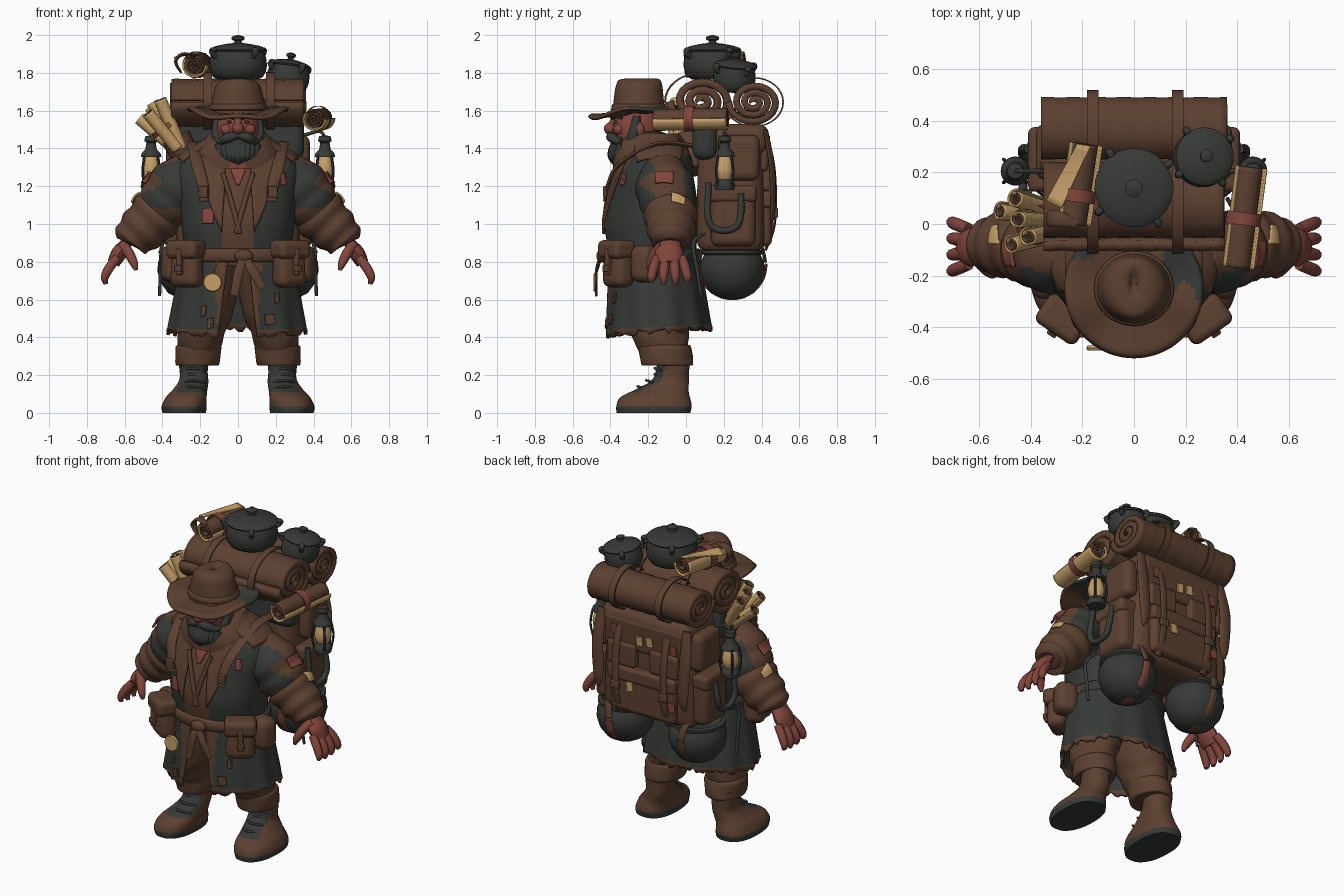
import bpy, bmesh, random
from math import sin, cos, pi, asin
from mathutils import Vector, Euler

random.seed(4)
if "Cube" in bpy.data.objects:
    bpy.data.objects.remove(bpy.data.objects["Cube"])
made = []


def material(name, rgb):
    m = bpy.data.materials.new(name)
    m.use_nodes = True
    m.diffuse_color = (*rgb, 1)
    m.node_tree.nodes["Principled BSDF"].inputs["Base Color"].default_value = (*rgb, 1)
    return m


BROWN = material("worn brown", (0.107, 0.052, 0.03))
DARK = material("dark grey green", (0.037, 0.042, 0.037))
TAN = material("parchment tan", (0.56, 0.35, 0.14))
RED = material("ruddy red", (0.22, 0.06, 0.045))
MATS = [BROWN, DARK, TAN, RED]


# ---- helpers ----
def finish(name, bm, mat, rule=None):
    bmesh.ops.recalc_face_normals(bm, faces=bm.faces)
    mesh = bpy.data.meshes.new(name)
    for m in MATS:
        mesh.materials.append(m)
    for f in bm.faces:
        f.material_index = MATS.index(rule(f.calc_center_median(), f.normal) if rule else mat)
    bm.to_mesh(mesh)
    bm.free()
    ob = bpy.data.objects.new(name, mesh)
    bpy.context.collection.objects.link(ob)
    made.append(ob)
    return ob


def smooth(points, k):
    p = [Vector(q) for q in points]
    out = []
    for i in range(len(p) - 1):
        a, b, c, d = p[max(i - 1, 0)], p[i], p[i + 1], p[min(i + 2, len(p) - 1)]
        for t in (j / k for j in range(k)):
            out.append(b + (c - a) * (t / 2) + (a * 2 - b * 5 + c * 4 - d) * (t * t / 2)
                       + (b * 3 - a - c * 3 + d) * (t ** 3 / 2))
    return out + [p[-1]]


def skin(name, rings, mat, wrap=True, caps=True, rule=None):
    bm = bmesh.new()
    rows = [[bm.verts.new(p) for p in r] for r in rings]
    n = len(rows[0])
    for a, b in zip(rows, rows[1:]):
        for i in range(n if wrap else n - 1):
            bm.faces.new((a[i], a[(i + 1) % n], b[(i + 1) % n], b[i]))
    if caps and wrap:
        bm.faces.new(rows[0])
        bm.faces.new(rows[-1])
    return finish(name, bm, mat, rule)


def tube(name, pts, mat, ref=(0, 1, 0), flat=1, waves=0, amp=0.06, n=12, k=6, rule=None):
    path = smooth(pts, k)
    rings = []
    for i, p in enumerate(path):
        t = (path[min(i + 1, len(path) - 1)] - path[max(i - 1, 0)]).xyz.normalized()
        side = Vector(ref)
        side = (side - t * side.dot(t)).normalized()
        up = t.cross(side)
        r = max(p[3], 0.001) * (1 + amp * sin(2 * pi * waves * i / (len(path) - 1)))
        rings.append([p.xyz + side * r * cos(a) + up * r * flat * sin(a)
                      for a in (2 * pi * j / n for j in range(n))])
    return skin(name, rings, mat, rule=rule)


def body(name, rings, mat, power=1.0, n=40, k=5, rule=None, rumple=0):
    out = []
    for z, cx, cy, rx, ry in smooth(rings, k):
        ring = []
        for a in (2 * pi * j / n for j in range(n)):
            c, s = cos(a), sin(a)
            w = 1 + rumple * sin(z * 55 + sin(a * 3) * 2)
            ring.append((cx + rx * w * abs(c) ** power * (1 if c > 0 else -1),
                         cy + ry * w * abs(s) ** power * (1 if s > 0 else -1), z))
        out.append(ring)
    return skin(name, out, mat, rule=rule)


def lathe(name, profile, loc, mat, rot=(0, 0, 0), scale=(1, 1, 1), n=32, caps=True):
    rings = [[Vector((max(r, 0.001) * cos(2 * pi * j / n), max(r, 0.001) * sin(2 * pi * j / n), z))
              for j in range(n)] for r, z in profile]
    ob = skin(name, rings, mat, caps=caps)
    ob.location, ob.rotation_euler, ob.scale = loc, rot, scale
    return ob


def ball(name, loc, size, mat):
    prof = [(sin(pi * i / 14), -cos(pi * i / 14)) for i in range(15)]
    return lathe(name, prof, loc, mat, scale=size, n=24)


def box(name, loc, size, mat, rot=(0, 0, 0), bevel=0.03, taper=1.0):
    bm = bmesh.new()
    bmesh.ops.create_cube(bm, size=1)
    for v in bm.verts:
        if v.co.z > 0:
            v.co.xy *= taper
        v.co = Vector(v.co[i] * size[i] for i in range(3))
    ob = finish(name, bm, mat)
    ob.location, ob.rotation_euler = loc, rot
    b = ob.modifiers.new("round", "BEVEL")
    b.width, b.segments = bevel, 4
    return ob


def cloth(name, corners, target, mat, thick=0.008, n=10):
    a, b, c, d = [Vector(p) for p in corners]
    rings = [[a.lerp(b, i / n).lerp(d.lerp(c, i / n), j / n) for j in range(n + 1)] for i in range(n + 1)]
    ob = skin(name, rings, mat, wrap=False)
    if target:
        w = ob.modifiers.new("drape", "SHRINKWRAP")
        w.target, w.offset, w.wrap_mode = target, thick, "ABOVE_SURFACE"
    s = ob.modifiers.new("thickness", "SOLIDIFY")
    s.thickness, s.offset = min(thick, .012), 0
    return ob


def roll(name, a, b, r, mat, turns=3, inner=0.3, thick=0.01, squash=1.0, waves=0.0, core=0.0):
    a, b = Vector(a), Vector(b)
    t = (b - a).normalized()
    side = t.cross(Vector((0, 0, 1))).normalized()
    up = side.cross(t)
    rings = []
    for i in range(25):
        p, q = a.lerp(b, i / 24), 1 + waves * sin(i * 1.9)
        rings.append([p + (side * cos(w) + up * sin(w) * squash) * r * q * (inner + (1 - inner) * j / (turns * 20))
                      for j in range(turns * 20 + 1) for w in (j * pi / 10,)])
    ob = skin(name, rings, mat, wrap=False,
              rule=lambda c, n: BROWN if (c - a - t * (c - a).dot(t)).length < core * r else mat)
    s = ob.modifiers.new("thickness", "SOLIDIFY")
    s.thickness, s.offset = thick, 0
    return ob


def band(name, loc, ry, rz, width, mat, rot):
    prof = [(1, -width), (1.06, -width), (1.06, width), (1, width), (1, -width)]
    return lathe(name, prof, loc, mat, rot, (rz, ry, 1), caps=False)


# ---- legs and boots ----
for s, side in ((1, "left"), (-1, "right")):
    x = 0.235 * s
    body(side + "_boot", [(0, .285 * s, -.17, .115, .195), (.035, .285 * s, -.17, .118, .20),
         (.08, .275 * s, -.165, .11, .185), (.12, .255 * s, -.13, .092, .145), (.17, x, -.085, .078, .10),
         (.23, x, -.07, .075, .088), (.30, x, -.07, .085, .09)], BROWN, 0.85, rumple=0.01,
         rule=lambda c, n: DARK if c.z < .035 or (n.y < -.3 and c.z > .11) else BROWN)
    for i in range(4):
        z, y = .13 + .032 * i, -.265 + .045 * min(i, 2)
        tube("boot_lace", [(x - .045, y + .045, z, .007), (x + .01 * s, y + .01, z + .01, .007), (x + .06, y + .045, z, .007)], DARK)
    body(side + "_trouser_cuff", [(.25, .215 * s, -.10, .10, .125), (.26, .215 * s, -.10, .115, .138),
         (.34, .21 * s, -.11, .122, .14), (.36, .21 * s, -.11, .11, .13)], BROWN, rumple=.01)
    body(side + "_trouser_leg", [(.33, .205 * s, -.12, .11, .13), (.42, .195 * s, -.14, .125, .155),
         (.55, .16 * s, -.15, .14, .18), (.82, .12 * s, -.17, .14, .2)], BROWN, rumple=.018)

# ---- torso and coat ----
torso = body("torso_coat", [(.78, 0, -.17, .28, .22), (.88, 0, -.18, .285, .235), (1.0, 0, -.18, .30, .25),
             (1.12, 0, -.175, .31, .235), (1.25, 0, -.165, .33, .205), (1.35, 0, -.15, .30, .18),
             (1.42, 0, -.16, .19, .14), (1.47, 0, -.2, .11, .1)], DARK, 0.9, n=72, k=6,
             rule=lambda c, n: BROWN if (abs(c.x) < .09 and c.y < 0 and c.z < 1.3) or c.z > 1.36 else DARK)
rings = []
for v in ((r / 13) ** .8 for r in range(14)):
    gap = asin((.05 + .055 * v) / (.3 + .07 * v))
    row = []
    for a in (gap + (2 * pi - 2 * gap) * j / 96 for j in range(97)):
        fold = 1 + .025 * v * sin(a * 11)
        jag = random.uniform(-.016, .02) if v == 1 else 0
        row.append(((.295 + .075 * v) * fold * sin(a), -.17 + .02 * v - (.24 + .045 * v) * fold * cos(a),
                    .85 - .44 * v + jag + .035 * v * sin(a / 2) ** 2))
    rings.append(row)
skirt = skin("coat_skirt", rings, DARK, wrap=False, rule=lambda c, n: BROWN if c.z < .432 + .05 * (c.y + .44)
             or (abs(c.x) < .125 - .05 * (.8 - c.z) and c.y < -.2) else DARK)
skirt.modifiers.new("thickness", "SOLIDIFY").thickness = .016
body("belt", [(.80, 0, -.175, .29, .24), (.81, 0, -.175, .305, .255), (.86, 0, -.175, .305, .255),
     (.87, 0, -.175, .29, .24)], BROWN, .95, k=2, rule=lambda c, n: BROWN if c.y < -.15 else DARK)
ball("belt_knot", (.03, -.445, .83), (.05, .03, .035), BROWN)
for dx, z in ((-.05, .62), (.1, .66)):
    tube("belt_tail", [(.03, -.455, .83, .02), (.03 + dx * .5, -.475, .75, .025), (.03 + dx, -.475, z, .022)],
         BROWN, ref=(1, 0, 0), flat=.3)
lathe("hanging_medallion", [(0, -.01), (.045, -.01), (.05, 0), (.045, .01), (0, .01)], (-.135, -.48, .69), TAN, (pi / 2, 0, 0))
tube("medallion_cord", [(-.1, -.45, .82, .006), (-.135, -.475, .74, .006)], BROWN)

# lapels, shirt folds and patches
for s in (1, -1):
    cloth("coat_lapel", [(.07 * s, -.45, 1.36), (.24 * s, -.42, 1.42), (.21 * s, -.44, 1.22), (.09 * s, -.47, .95)], torso, BROWN, .016)
    cloth("shoulder_yoke", [(.1 * s, -.3, 1.5), (.34 * s, -.3, 1.36), (.34 * s, .02, 1.36), (.1 * s, .02, 1.5)], torso, BROWN, .014)
    tube("shoulder_strap", [(.22 * s, .06, 1.41, .033), (.235 * s, -.15, 1.425, .033), (.215 * s, -.35, 1.32, .033),
         (.185 * s, -.415, 1.2, .03), (.18 * s, -.43, 1.12, .026)], BROWN, ref=(1, 0, 0), flat=.35)
    box("strap_buckle", (.185 * s, -.43, 1.17), (.05, .02, .06), BROWN, bevel=.006)
    tube("shirt_fold", [(.08 * s, -.385, 1.27, .012), (.03 * s, -.42, 1.1, .014), (-.01 * s, -.432, .95, .012)], BROWN)
for x, z, w, h in ((-.165, 1.045, .035, .042), (.29, 1.26, .03, .04)):
    cloth("chest_patch", [(x - w, -.42, z + h), (x + w, -.42, z + h), (x + w, -.42, z - h), (x - w, -.42, z - h)], torso, RED, .011)
cloth("neck_skin", [(-.05, -.5, 1.36), (.05, -.5, 1.36), (.01, -.5, 1.24), (-.01, -.5, 1.24)], torso, RED, .012)
for x, z in ((-.25, .55), (.2, .5), (.27, .62), (-.17, .48)):
    cloth("skirt_patch", [(x - .025, -.5, z + .025), (x + .025, -.5, z + .03), (x + .03, -.5, z - .02), (x - .02, -.5, z - .03)], skirt, BROWN, .008)
body("coat_collar", [(1.29, 0, -.18, .27, .205), (1.37, 0, -.185, .235, .205), (1.44, 0, -.185, .185, .175),
     (1.48, 0, -.17, .15, .13)], BROWN, rule=lambda c, n: RED if c.y < -.3 and abs(c.x) < .045 else BROWN)

# belt pouches
for s in (1, -1):
    turn = (0, 0, .6 * s)
    box("belt_pouch", (.27 * s, -.36, .775), (.18, .12, .22), BROWN, turn, .045, .9)
    box("pouch_flap", (.275 * s, -.368, .865), (.19, .135, .1), BROWN, turn, .03)
    box("pouch_strap", (.31 * s, -.415, .80), (.03, .03, .14), BROWN, turn, .008)
    box("pouch_buckle", (.318 * s, -.425, .765), (.04, .02, .035), BROWN, turn, .006)
    box("side_pouch", (.335 * s, -.22, .79), (.13, .14, .2), BROWN, (0, 0, 1.2 * s), .05)

# ---- arms and hands ----
for s, side in ((1, "left"), (-1, "right")):
    arm = tube(side + "_upper_sleeve", [(.22 * s, -.12, 1.30, .1), (.30 * s, -.115, 1.22, .15), (.37 * s, -.10, 1.13, .15),
               (.44 * s, -.09, 1.04, .12)], DARK, waves=3, amp=.03, n=36, k=9,
               rule=lambda c, n: BROWN if -.2 + .04 * sin(c.z * 40) < c.y < -.01 or (c.y < 0 and c.z < 1.08) else DARK)
    cloth("sleeve_red_patch", [(.46 * s, -.165, 1.275), (.48 * s, -.06, 1.28), (.5 * s, -.07, 1.21), (.48 * s, -.155, 1.205)], arm, RED, .014)
    cuff = tube(side + "_rolled_sleeve", [(.37 * s, -.09, 1.11, .10), (.405 * s, -.085, 1.075, .135), (.465 * s, -.08, 1.015, .135),
                (.525 * s, -.08, .955, .12), (.57 * s, -.08, .91, .10), (.58 * s, -.08, .895, .06)], BROWN, waves=4, amp=.05, n=24)
    cloth("sleeve_tan_patch", [(.51 * s, -.08, 1.145), (.52 * s, -.01, 1.13), (.55 * s, -.01, 1.10), (.54 * s, -.08, 1.11)], cuff, TAN, .009)
    tube(side + "_palm", [(.545 * s, -.08, .95, .05), (.59 * s, -.085, .9, .055), (.63 * s, -.09, .845, .075),
         (.66 * s, -.09, .79, .06)], RED, flat=.55)
    for i in range(4):
        y = -.155 + .045 * i
        out = (i - 1.5) * .018
        tube(side + "_finger", [(.64 * s, y, .82, .024), (.68 * s, y + out * .6, .77, .026),
             (.705 * s, y + out, .72, .022), (.70 * s, y + out, .675 + .012 * abs(i - 1.5), .012)], RED, n=10)
    tube(side + "_thumb", [(.61 * s, -.12, .89, .03), (.575 * s, -.165, .84, .028), (.55 * s, -.19, .79, .022),
         (.54 * s, -.195, .755, .01)], RED, n=10)

# ---- head, beard and hat ----
ball("head", (0, -.26, 1.5), (.115, .13, .14), RED)
ball("nose", (0, -.40, 1.505), (.032, .035, .032), RED)
tube("nose_bridge", [(0, -.37, 1.57, .016), (0, -.40, 1.51, .024)], RED, ref=(1, 0, 0))
ball("beard", (0, -.31, 1.405), (.105, .085, .07), DARK)
for i in range(9):
    x = -.09 + .0225 * i
    tube("beard_lock", [(x, -.315 - .05 * cos(x * 14), 1.42, .034), (x * .85, -.335 - .05 * cos(x * 14), 1.36, .03),
         (x * .6, -.335 - .03 * cos(x * 14), 1.295 + abs(x) * .5, .004)], DARK, n=10)
for s in (1, -1):
    tube("moustache", [(0, -.40, 1.47, .016), (.05 * s, -.395, 1.458, .026), (.095 * s, -.355, 1.438, .018),
         (.125 * s, -.34, 1.46, .004)], DARK)
    tube("eyebrow", [(.02 * s, -.39, 1.562, .011), (.055 * s, -.378, 1.572, .013), (.095 * s, -.34, 1.56, .006)], DARK)
    ball("eye", (.045 * s, -.372, 1.54), (.014, .012, .008), DARK)
    ball("cheek", (.06 * s, -.355, 1.5), (.035, .03, .03), RED)
    ball("ear", (.118 * s, -.25, 1.5), (.018, .03, .04), RED)
    tube("sideburn", [(.105 * s, -.26, 1.57, .02), (.11 * s, -.275, 1.48, .03), (.085 * s, -.3, 1.41, .035)], DARK)
rings = []
for r in (.1 + .17 * i / 10 for i in range(11)):
    rings.append([(r * cos(a), -.25 + r * sin(a), 1.595 + .03 * (r * cos(a) / .27) ** 2 + .022 * r * sin(a) / .27
                   - .01 * sin(5 * a) * r / .27 - (.012 if r > .26 else 0)) for a in (2 * pi * j / 72 for j in range(72))])
brim = skin("hat_brim", rings, BROWN, caps=False, rule=lambda c, n: DARK if (
    c.x > .11 and c.y > -.27 + .05 * sin(c.x * 40)) or (c.x < -.15 and c.y > -.13) else BROWN)
brim.modifiers.new("thickness", "SOLIDIFY").thickness = .016
body("hat_crown", [(1.585, 0, -.25, .15, .14), (1.62, 0, -.25, .146, .136), (1.68, 0, -.25, .132, .13),
     (1.735, 0, -.248, .115, .122), (1.765, 0, -.245, .075, .105), (1.768, 0, -.23, .03, .06), (1.75, 0, -.23, .01, .02)], BROWN)
body("hat_band", [(1.60, 0, -.25, .146, .138), (1.605, 0, -.25, .155, .146), (1.63, 0, -.25, .151, .142),
     (1.635, 0, -.25, .14, .134)], BROWN, k=2)

# ---- backpack ----
box("pack_body", (0, .235, 1.18), (.66, .36, .68), BROWN, bevel=.08, taper=.95)
box("pack_dark_lining", (0, .1, 1.45), (.7, .13, .22), DARK, bevel=.05)
box("pack_top_flap", (0, .265, 1.45), (.63, .35, .16), BROWN, bevel=.06)
box("pack_flap_front", (0, .415, 1.38), (.56, .05, .2), BROWN, (-.06, 0, 0), .022)
box("lower_pocket", (0, .41, 1.02), (.46, .09, .28), BROWN, bevel=.035)
box("lower_pocket_flap", (0, .43, 1.13), (.48, .075, .09), BROWN, bevel=.02)
for s in (1, -1):
    box("side_pocket", (.335 * s, .25, 1.03), (.13, .24, .3), BROWN, bevel=.045)
    box("side_pocket_flap", (.345 * s, .25, 1.16), (.13, .25, .09), BROWN, bevel=.025)
    box("upper_side_pocket", (.33 * s, .28, 1.35), (.1, .22, .24), BROWN, bevel=.04)
    box("back_pocket", (.15 * s, .425, 1.25), (.2, .06, .15), BROWN, bevel=.02)
    tube("pack_strap", [(.17 * s, .40, 1.52, .024), (.17 * s, .458, 1.35, .024), (.17 * s, .475, 1.15, .024),
         (.17 * s, .465, .98, .024), (.17 * s, .42, .86, .024)], BROWN, ref=(1, 0, 0), flat=.3)
    box("pack_buckle", (.17 * s, .478, 1.06), (.06, .02, .05), BROWN, bevel=.006)
    tube("loose_cloth", [(.3 * s, .42, 1.5, .03), (.31 * s, .455, 1.3, .04), (.3 * s, .46, 1.08, .035),
         (.31 * s, .45, 1.0, .008)], BROWN, ref=(1, 0, 0), flat=.4)
    # carrying handle on the side
    tube("side_handle", [(.41 * s, .12, 1.22, .016), (.43 * s, .115, 1.05, .018), (.43 * s, .14, .985, .018), (.43 * s, .2, .965, .018),
         (.43 * s, .265, .985, .018), (.43 * s, .29, 1.05, .018), (.41 * s, .29, 1.16, .016)], DARK, ref=(1, 0, 0))
for x, z, m in ((-.05, 1.37, TAN), (.02, 1.36, TAN), (-.22, 1.0, RED), (.2, 1.4, RED), (-.22, 1.36, RED), (.08, 1.06, TAN)):
    box("pack_patch", (x, .443 if z > 1.1 else .457, z), (.045, .009, .06), m, (-.06 if z > 1.1 else 0, .1, 0), .002)

# ---- bedrolls ----
roll("front_bedroll", (-.35, .08, 1.65), (.35, .08, 1.65), .165, BROWN, 3, .06, .04, .78, .012)
roll("rear_bedroll", (-.36, .36, 1.645), (.36, .36, 1.645), .135, BROWN, 3, .06, .034, .82, .015)
for x in (-.16, .17):
    band("front_roll_strap", (x, .08, 1.65), .185, .145, .022, BROWN, (0, pi / 2, 0))
    band("rear_roll_strap", (x, .36, 1.645), .15, .125, .022, BROWN, (0, pi / 2, 0))

# ---- cooking pots ----
POT = [(0, 0), (.7, 0), (.86, .08), (.96, .25), (1, .45), (.99, .65), (.93, .85), (.9, .93), (.98, .96), (1, 1.0),
       (.94, 1.05), (.75, 1.12), (.45, 1.18), (.14, 1.22), (.12, 1.28), (.22, 1.33), (.22, 1.42), (.1, 1.47), (0, 1.48)]


def pot(name, loc, r, h, rot=(0, 0, 0)):
    lathe(name, [(a * r, b * h / 1.48) for a, b in POT], loc, DARK, rot)
    e = Euler(rot).to_matrix()
    for a in (.6 + i * pi / 2 for i in range(4)):
        d = Vector((cos(a), sin(a), 0))
        pts = [e @ (d * r * f + Vector((0, 0, h * g))) + Vector(loc) for f, g in ((.9, .5), (1.06, .58), (1.1, .65), (.96, .67))]
        tube(name + "_lug", [(*p, .015) for p in pts], DARK, ref=(0.3, 0.2, 1), n=8)


pot("large_pot", (0, .14, 1.765), .153, .235)
pot("small_pot", (.255, .25, 1.705), .113, .205, (-.08, .14, 0))
for s in (1, -1):
    lathe("hanging_pot", [(0, 0), (.06, .005), (.115, .035), (.155, .09), (.172, .15), (.168, .2), (.15, .235), (.165, .245),
          (.165, .26), (.14, .265), (.12, .24), (0, .22)], (.255 * s, .245, .6), DARK)
    arc = [(cos(a), sin(a)) for a in (pi * i / 8 for i in range(9))]
    tube("pot_sling", [(.255 * s, .245 + .18 * c, .79 - .185 * d, .026) for c, d in arc], RED if s > 0 else BROWN, ref=(1, 0, 0), flat=.3)
    for y in (.07, .42):
        tube("pot_sling_end", [(.255 * s, y, .8, .022), (.28 * s, .25 + (y - .25) * .8, .9, .024), (.31 * s, .25, .98, .03)], BROWN, ref=(1, 0, 0), flat=.4)
    tube("loose_cord", [(.36 * s, .1, .95, .008), (.40 * s, .04, .9, .01), (.41 * s, .06, .75, .01), (.415 * s, .08, .62, .008)], DARK)

# ---- lanterns ----
for s in (1, -1):
    x, y, z = .46 * s, .205, 1.18
    lathe("lantern_base", [(0, 0), (.05, 0), (.056, .02), (.05, .04), (.035, .055), (0, .055)], (x, y, z), DARK)
    lathe("lantern_glass", [(.03, .05), (.046, .08), (.05, .11), (.042, .15), (.03, .18)], (x, y, z), TAN)
    lathe("lantern_cap", [(.03, .175), (.055, .175), (.05, .195), (.03, .215), (.025, .25), (.036, .26), (.03, .285), (0, .29)], (x, y, z), DARK)
    for a in (i * pi / 2 + .78 for i in range(4)):
        c, d = cos(a), sin(a)
        tube("lantern_bar", [(x + .05 * c, y + .05 * d, z + .02, .007), (x + .063 * c, y + .063 * d, z + .1, .007),
             (x + .05 * c, y + .05 * d, z + .185, .007)], DARK, ref=(d, -c, .1), n=6)
    tube("lantern_hook", [(x, y, z + .28, .008), (x - .03 * s, y, z + .31, .008), (.35 * s, y, z + .29, .01)], DARK)

# ---- scrolls and maps ----
roll("side_map", (.40, -.17, 1.555), (.45, .22, 1.56), .062, TAN, 3, .15, .009, core=.82)
band("side_map_tie", (.424, .02, 1.558), .064, .064, .025, RED, (pi / 2, 0, -.127))
roll("top_map", (-.235, 0, 1.84), (-.19, .31, 1.85), .065, TAN, 3, .15, .009, core=.82)
cloth("top_map_loose_sheet", [(-.22, .31, 1.91), (-.17, .3, 1.9), (-.28, .06, 1.90), (-.34, .09, 1.88)], None, TAN, .008)
band("top_map_tie", (-.22, .11, 1.843), .067, .067, .025, RED, (pi / 2, 0, -.144))
tube("curled_leather", [(-.3, .02, 1.80, .02), (-.33, .02, 1.86, .03), (-.29, .02, 1.9, .03), (-.22, .0, 1.89, .015)], BROWN, flat=.3)
tube("scroll_quiver", [(-.24, .02, 1.28, .07), (-.3, .02, 1.4, .075), (-.33, .02, 1.46, .08)], BROWN)
for x, y, z in ((-.52, .05, 1.56), (-.475, -.08, 1.59), (-.45, .02, 1.645), (-.41, -.05, 1.66), (-.46, .1, 1.62)):
    roll("quiver_scroll", (-.31 + (x + .45) * .3, y * .5, 1.40), (x, y, z), .036, TAN, 2, .4, .006, core=.65)
band("quiver_scroll_tie", (-.385, .0, 1.51), .075, .075, .014, RED, (0, -.62, 0))

# ---- shading ----
bpy.ops.object.select_all(action="DESELECT")
for ob in made:
    ob.select_set(True)
bpy.context.view_layer.objects.active = made[0]
bpy.ops.object.shade_smooth_by_angle(angle=0.8)
